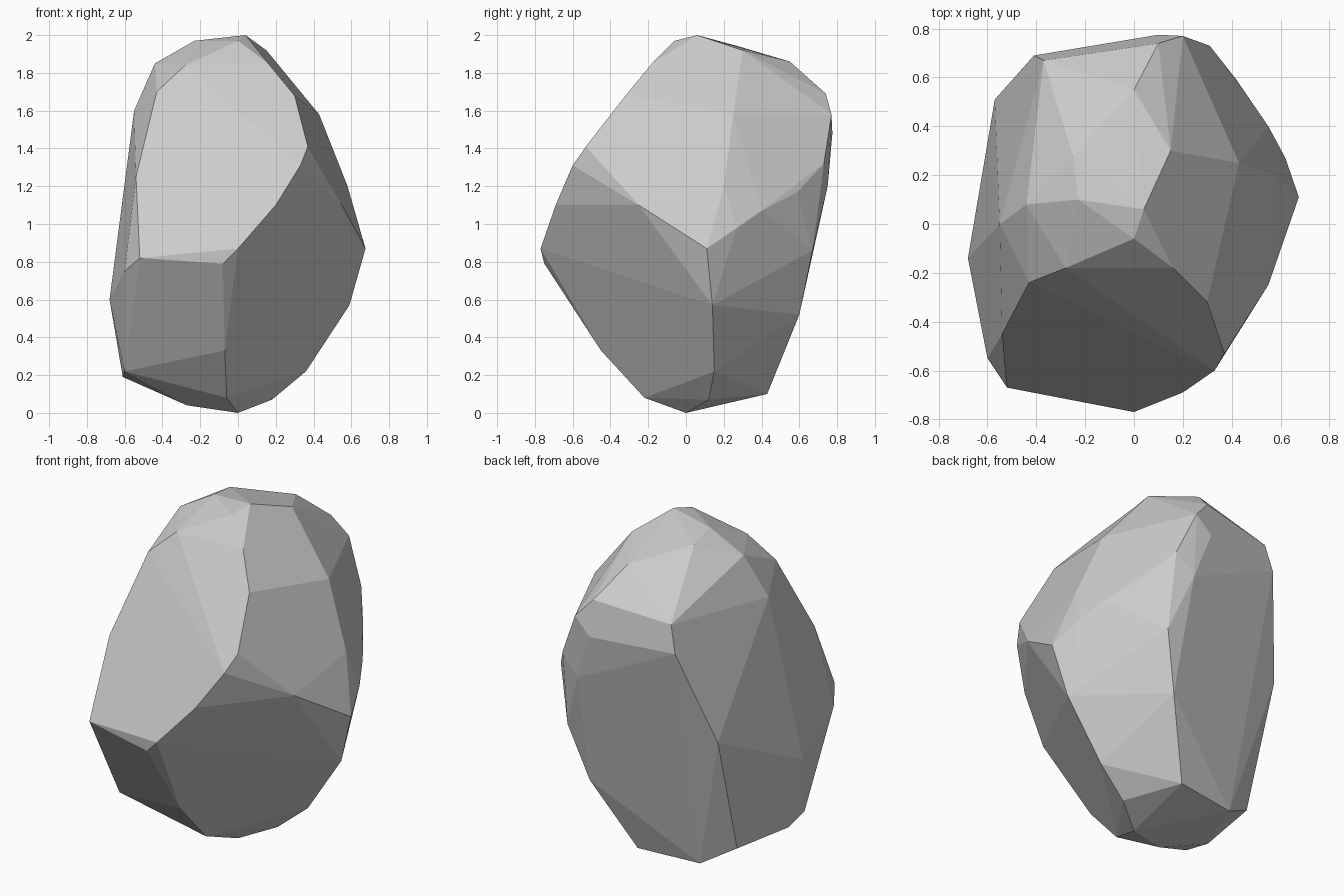
import bpy, bmesh, math

# Corner points of each broad facet of the boulder
front_slope = [(-.52, -.67, .82), (0, -.77, .87), (.2, -.69, 1.1), (.33, -.6, 1.31),
               (.37, -.53, 1.41), (.3, -.32, 1.68), (.16, -.18, 1.85),
               (-.28, -.18, 1.84), (-.43, -.24, 1.7), (-.54, -.45, 1.25)]
front_foot = [(-.6, -.55, .75), (-.08, -.75, .79), (-.07, -.45, .33),
              (-.6, -.27, .22), (-.06, -.22, .08)]
right_ridge = [(.675, .11, .87), (.59, .14, .57), (.36, .15, .22), (.18, .12, .07),
               (.55, -.25, 1.1), (.62, .27, .98), (.55, .4, 1.07), (.42, .59, 1.17),
               (.43, .25, 1.58), (.58, .2, 1.2)]
crown = [(.31, .73, 1.32), (.15, .3, 1.92), (.04, .06, 2), (-.23, .1, 1.97),
         (-.44, .08, 1.85), (0, .55, 1.86), (.1, .74, 1.69), (-.37, .67, 1.64),
         (-.25, .28, 1.94), (0, -.06, 1.97)]
back_wall = [(.2, .77, 1.58), (.1, .775, 1.48), (-.41, .69, 1.48), (.2, .75, 1.2),
             (.32, .67, .86), (.22, .6, .52), (-.57, .51, .92)]
left_and_base = [(-.68, -.14, .6), (-.55, 0, 1.6), (-.55, .3, .2), (-.36, .38, .09),
                 (-.61, -.1, .19), (.02, .43, .1), (0, 0, 0), (-.27, -.1, .04)]

# Wrap the facets in a convex hull and merge nearly flat triangles
bm = bmesh.new()
for group in (front_slope, front_foot, right_ridge, crown, back_wall, left_and_base):
    for p in group:
        bm.verts.new(p)
bmesh.ops.convex_hull(bm, input=bm.verts[:])
loose = [v for v in bm.verts if not v.link_faces]
bmesh.ops.delete(bm, geom=loose, context='VERTS')
bmesh.ops.dissolve_limit(bm, angle_limit=math.radians(4), verts=bm.verts[:], edges=bm.edges[:])
bmesh.ops.recalc_face_normals(bm, faces=bm.faces[:])

# Boulder object
mesh = bpy.data.meshes.new("boulder")
bm.to_mesh(mesh)
bm.free()
boulder = bpy.data.objects.new("boulder", mesh)
bpy.context.collection.objects.link(boulder)
